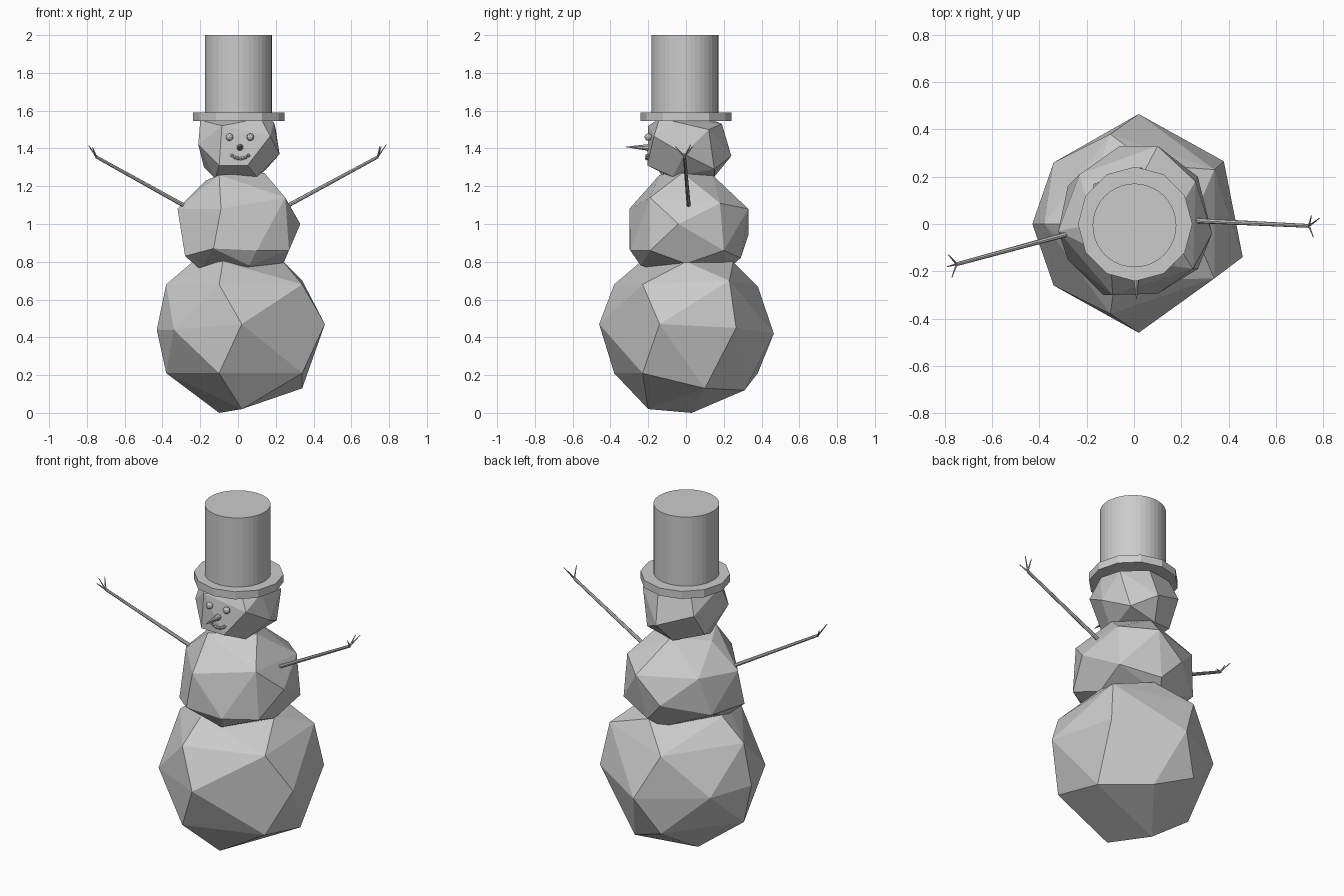
import bpy, bmesh
from math import radians
from mathutils import Vector


def finish(name, bm):
    bmesh.ops.recalc_face_normals(bm, faces=bm.faces)
    mesh = bpy.data.meshes.new(name)
    bm.to_mesh(mesh)
    bm.free()
    obj = bpy.data.objects.new(name, mesh)
    bpy.context.collection.objects.link(obj)
    return obj


def faceted_ball(name, corners):
    """Chunky ball: convex hull around a few corner points."""
    bm = bmesh.new()
    for c in corners:
        bm.verts.new(c)
    res = bmesh.ops.convex_hull(bm, input=bm.verts)
    loose = [g for g in res["geom_interior"] if isinstance(g, bmesh.types.BMVert)]
    bmesh.ops.delete(bm, geom=loose, context='VERTS')
    bmesh.ops.dissolve_limit(bm, angle_limit=radians(3), verts=bm.verts, edges=bm.edges)
    return finish(name, bm)


def add_rod(bm, a, b, r1, r2, sides):
    """Tapered rod between two points."""
    a, b = Vector(a), Vector(b)
    d = b - a
    m = d.to_track_quat('Z', 'Y').to_matrix().to_4x4()
    m.translation = (a + b) / 2
    bmesh.ops.create_cone(bm, cap_ends=True, segments=sides, radius1=r1,
                          radius2=r2, depth=d.length, matrix=m)


def rod(name, a, b, r1, r2, sides):
    bm = bmesh.new()
    add_rod(bm, a, b, r1, r2, sides)
    return finish(name, bm)


def pebble(name, pos, r):
    bpy.ops.mesh.primitive_ico_sphere_add(subdivisions=2, radius=r, location=pos)
    bpy.context.object.name = name


# Three snowballs
faceted_ball("bottom_snowball", [
    (-.10, .03, .0), (.02, -.20, .02),
    (-.10, -.38, .21), (.34, -.23, .21), (.34, .10, .13), (-.38, 0, .21),
    (-.10, .38, .21), (.12, .31, .12),
    (.02, -.46, .47), (.46, -.14, .47), (.38, .265, .45), (.02, .465, .42),
    (-.34, .26, .44), (-.43, 0, .44), (-.34, -.26, .44),
    (-.10, -.38, .68), (.34, -.23, .68), (.34, .23, .70), (-.10, .38, .67),
    (-.38, 0, .68), (.24, 0, .80), (-.24, 0, .80), (-.08, -.24, .80),
    (.07, .25, .80), (0, 0, .87)])
faceted_ball("middle_snowball", [
    (-.09, -.30, 1.08), (-.13, -.30, .87), (.10, -.295, .86), (-.32, -.03, 1.08),
    (.33, -.04, 1.0), (.27, -.19, .86), (.25, -.19, 1.14), (.10, .33, 1.08),
    (-.06, .33, .94), (.26, .18, 1.11), (.27, .20, .86), (-.23, .21, 1.10),
    (-.28, .16, .88), (-.28, -.15, .83), (.05, .29, .82),
    (-.10, -.14, 1.26), (.14, -.02, 1.27), (0, .14, 1.26), (-.17, 0, 1.23),
    (-.20, -.10, .76), (.06, -.24, .78), (.24, 0, .79), (0, .22, .76), (0, 0, .72)])
faceted_ball("head", [
    (-.085, -.20, 1.52), (.17, -.17, 1.465), (.05, -.205, 1.31), (-.10, -.20, 1.31),
    (-.21, -.10, 1.42), (.22, -.01, 1.37), (.19, -.05, 1.54), (.20, .12, 1.50),
    (.10, -.07, 1.25), (-.12, -.06, 1.24), (.03, .24, 1.36), (.05, .19, 1.53),
    (-.17, .17, 1.44), (-.18, .08, 1.30), (.15, .15, 1.29), (-.02, .15, 1.25),
    (-.20, -.04, 1.55), (-.13, .14, 1.55), (.12, -.14, 1.56), (0, 0, 1.57)])

# Top hat
brim = rod("hat_brim", (.005, .0, 1.545), (.005, .0, 1.59), .242, .242, 12)
crown = rod("hat_crown", (.002, -.006, 1.585), (.002, -.006, 2.0), .177, .177, 40)

# Face
for side, x in (("left", -.045), ("right", .065)):
    pebble("eye_" + side, (x, -.2, 1.46), .02)
rod("nose", (.01, -.19, 1.405), (.01, -.32, 1.408), .019, .001, 10)
for i in range(7):
    t = i / 3 - 1
    pebble(f"mouth_{i}", (.012 + .043 * t, -.207, 1.346 + .016 * t * t), .009)

# Stick arms with three twig fingers each
arms = {
    "left_arm": ((-.29, -.045, 1.10), (-.75, -.17, 1.355),
                 [(-.785, -.13, 1.405), (-.79, -.18, 1.415), (-.77, -.225, 1.405)]),
    "right_arm": ((.25, .015, 1.09), (.74, -.008, 1.355),
                  [(.75, .035, 1.41), (.785, .025, 1.42), (.758, -.055, 1.41)])}
for name, (shoulder, hand, tips) in arms.items():
    bm = bmesh.new()
    add_rod(bm, shoulder, hand, .011, .008, 8)
    for tip in tips:
        add_rod(bm, hand, tip, .005, .002, 6)
    finish(name, bm)
